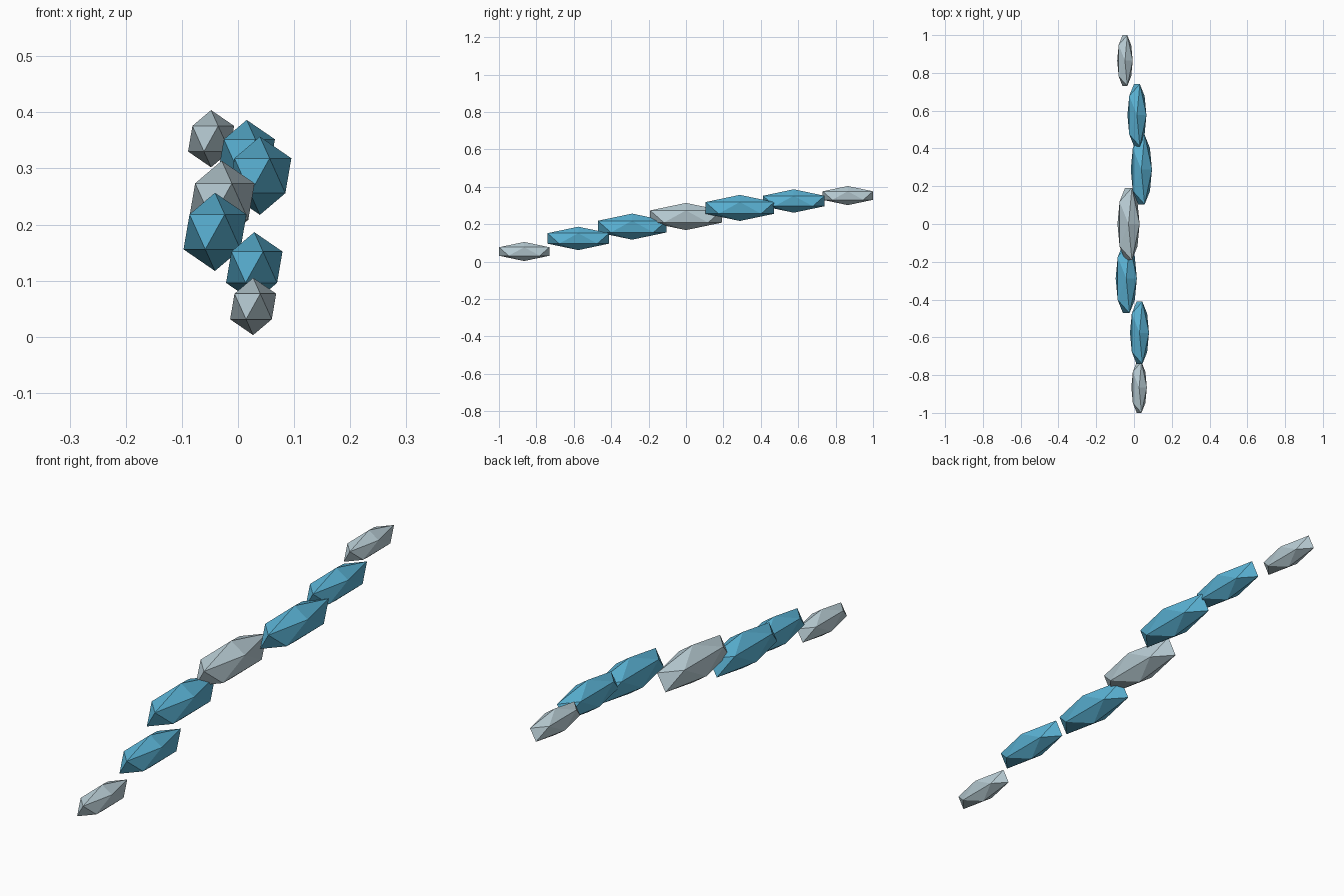
import bpy

if "Cube" in bpy.data.objects:
    bpy.data.objects.remove(bpy.data.objects["Cube"])


def material(name, colour):
    m = bpy.data.materials.new(name)
    m.diffuse_color = (*colour, 1.0)
    m.use_nodes = True
    m.node_tree.nodes["Principled BSDF"].inputs["Base Color"].default_value = m.diffuse_color
    return m


pale = material("pale_grey_blue", (0.479, 0.604, 0.658))
blue = material("ice_blue", (0.102, 0.445, 0.658))

# name, centre, vertical radius, colour
shards = [
    ("front_tip_shard", (0.027, -0.865, 0.054), 0.0510, pale),
    ("front_outer_shard", (0.029, -0.576, 0.124), 0.0625, blue),
    ("front_inner_shard", (-0.041, -0.288, 0.187), 0.0697, blue),
    ("centre_shard", (-0.029, 0.0, 0.241), 0.0727, pale),
    ("rear_inner_shard", (0.039, 0.288, 0.287), 0.0697, blue),
    ("rear_outer_shard", (0.0155, 0.576, 0.324), 0.0625, blue),
    ("rear_tip_shard", (-0.048, 0.865, 0.353), 0.0510, pale),
]

# Faceted crystals stretched along the trail
for name, centre, r, mat in shards:
    bpy.ops.mesh.primitive_ico_sphere_add(subdivisions=1, radius=1.0, location=centre)
    ob = bpy.context.object
    ob.name = name
    ob.scale = (r * 0.9, r * 3.1, r)
    ob.data.materials.append(mat)
    bpy.ops.object.transform_apply(location=False, rotation=False, scale=True)
    bpy.ops.object.shade_flat()
